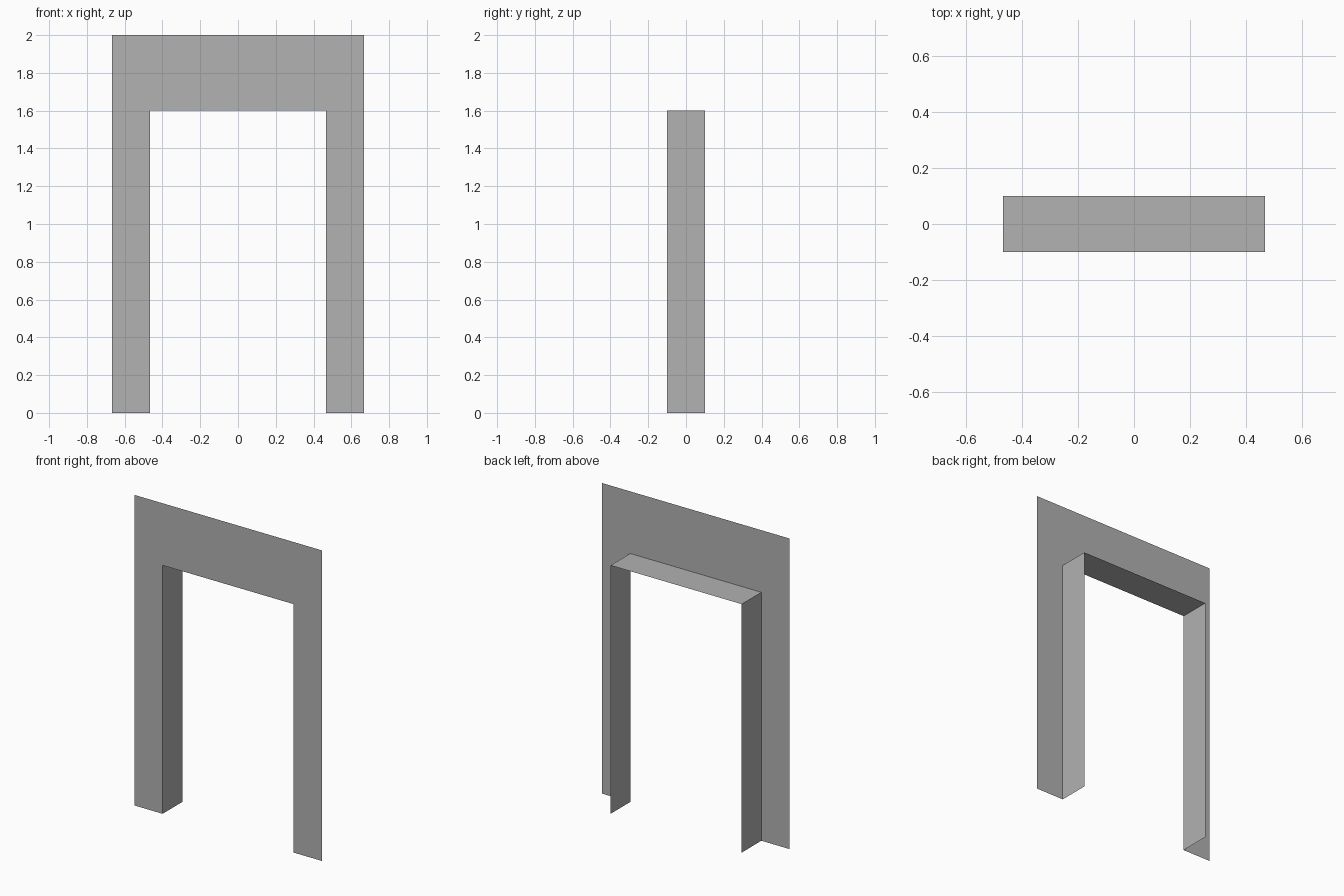
import bpy
import bmesh

cube = bpy.data.objects.get("Cube")
if cube:
    bpy.data.objects.remove(cube, do_unlink=True)

HEIGHT, HALF_WIDTH = 2.0, 0.667
OPEN_HEIGHT, OPEN_HALF = 1.6, 0.467
FRONT, DEPTH = -0.1, 0.2

grey = bpy.data.materials.new("plain grey")
grey.use_nodes = True
colour = (0.445, 0.445, 0.445, 1)
grey.diffuse_color = colour
grey.node_tree.nodes["Principled BSDF"].inputs["Base Color"].default_value = colour


def arch_path(bm, half, height):
    """Points up one side, across and down the other, on the front plane."""
    points = [(-half, 0), (-half, height), (half, height), (half, 0)]
    return [bm.verts.new((x, FRONT, z)) for x, z in points]


def finish(bm, name):
    mesh = bpy.data.meshes.new(name)
    bm.to_mesh(mesh)
    bm.free()
    mesh.materials.append(grey)
    obj = bpy.data.objects.new(name, mesh)
    bpy.context.collection.objects.link(obj)
    return obj


# Flat sheet around the doorway, facing the front
bm = bmesh.new()
outer = arch_path(bm, HALF_WIDTH, HEIGHT)
inner = arch_path(bm, OPEN_HALF, OPEN_HEIGHT)
for i in range(3):
    bm.faces.new((outer[i], inner[i], inner[i + 1], outer[i + 1]))
bm.normal_update()
for face in bm.faces:
    if face.normal.y > 0:
        face.normal_flip()
# One plane, so the mitre lines are dissolved
bmesh.ops.dissolve_limit(bm, angle_limit=0.01, verts=bm.verts[:], edges=bm.edges[:])
finish(bm, "front_panel")

# Thin lining of the doorway: two jambs and the head, running backwards
bm = bmesh.new()
path = arch_path(bm, OPEN_HALF, OPEN_HEIGHT)
edges = [bm.edges.new(pair) for pair in zip(path, path[1:])]
result = bmesh.ops.extrude_edge_only(bm, edges=edges)
moved = [v for v in result["geom"] if isinstance(v, bmesh.types.BMVert)]
bmesh.ops.translate(bm, verts=moved, vec=(0, DEPTH, 0))
bm.normal_update()
# Turn every face towards the opening
for face in bm.faces:
    centre = face.calc_center_median()
    if face.normal.x * centre.x + face.normal.z * (centre.z - OPEN_HEIGHT / 2) > 0:
        face.normal_flip()
finish(bm, "doorway_lining")
